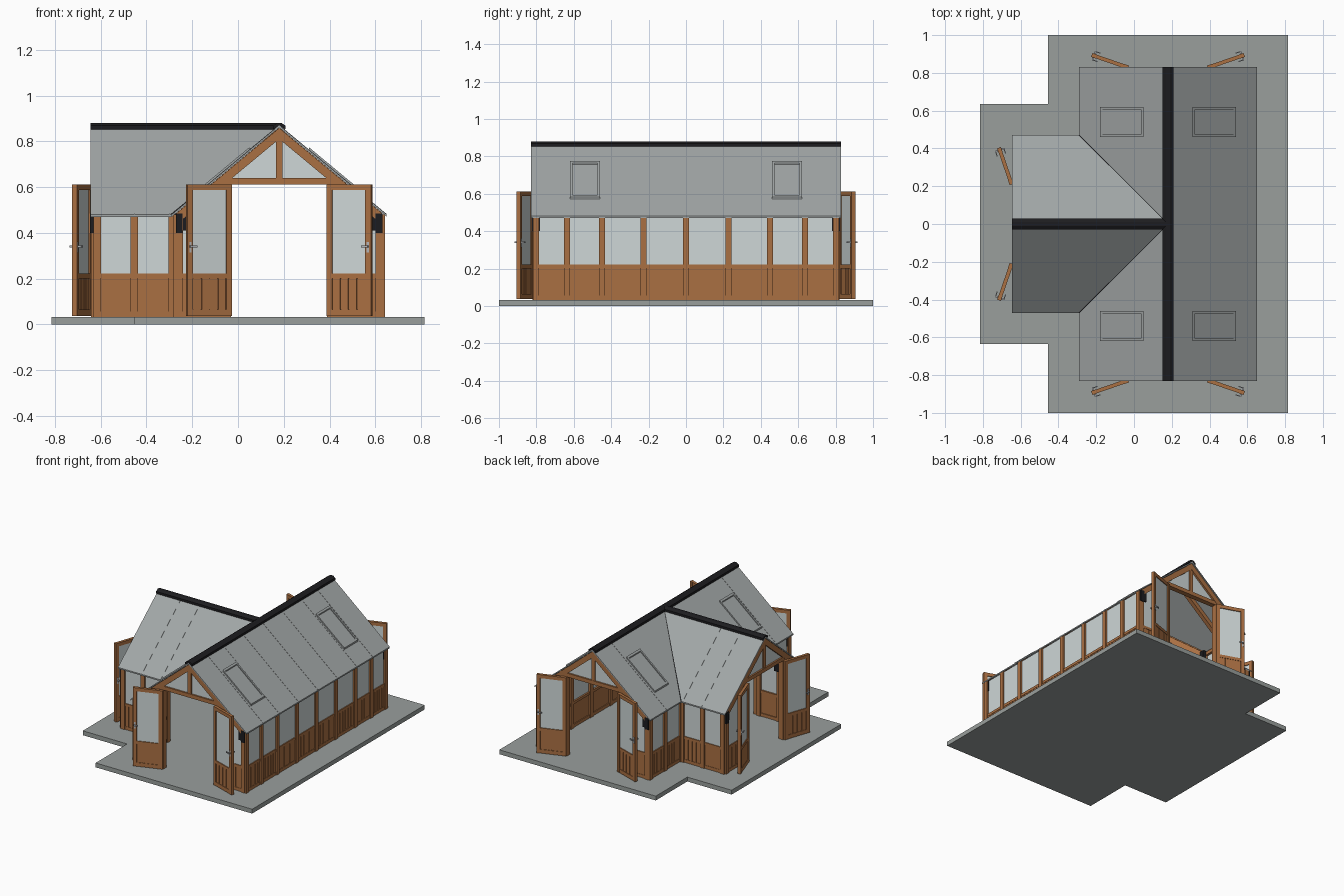
import bpy, bmesh, math
from mathutils import Matrix, Vector

if "Cube" in bpy.data.objects:
    bpy.data.objects.remove(bpy.data.objects["Cube"])

def mat(name, r, g, b):
    m = bpy.data.materials.new(name)
    m.diffuse_color = (r, g, b, 1)
    m.use_nodes = True
    m.node_tree.nodes["Principled BSDF"].inputs["Base Color"].default_value = m.diffuse_color
    return m

WOOD = mat("oak wood", 0.40, 0.16, 0.055)
GLASS = mat("pale glass", 0.62, 0.68, 0.68)
ROOF = mat("grey roof", 0.36, 0.385, 0.385)
SLAB = mat("stone slab", 0.32, 0.345, 0.335)
BLACK = mat("black metal", 0.012, 0.012, 0.014)
STEEL = mat("steel", 0.45, 0.46, 0.48)
I = Matrix.Identity(4)
T = Matrix.Translation

def R(deg):
    return Matrix.Rotation(math.radians(deg), 4, 'Z')

class Part:
    """Collects boxes and prisms into one named object."""
    def __init__(self, name, material):
        self.name, self.mat, self.bm = name, material, bmesh.new()

    def prism(self, pts, off, M=I):
        a = [self.bm.verts.new(M @ Vector(p)) for p in pts]
        b = [self.bm.verts.new(M @ (Vector(p) + Vector(off))) for p in pts]
        self.bm.faces.new(a)
        self.bm.faces.new(b[::-1])
        n = len(a)
        for i in range(n):
            j = (i + 1) % n
            self.bm.faces.new((a[i], b[i], b[j], a[j]))

    def box(self, x0, x1, y0, y1, z0, z1, M=I):
        self.prism([(x0, y0, z0), (x1, y0, z0), (x1, y1, z0), (x0, y1, z0)], (0, 0, z1 - z0), M)

    def done(self):
        bmesh.ops.recalc_face_normals(self.bm, faces=self.bm.faces)
        me = bpy.data.meshes.new(self.name)
        self.bm.to_mesh(me)
        self.bm.free()
        me.materials.append(self.mat)
        bpy.context.collection.objects.link(bpy.data.objects.new(self.name, me))

EAVE, RIDGE, OVER, CX = 0.48, 0.87, 0.47, 0.18
SLOPE = (RIDGE - EAVE) / OVER
def roof_z(d):
    return RIDGE - SLOPE * abs(d)

# T-shaped ground slab
slab = Part("ground_slab", SLAB)
slab.prism([(-0.455, -1, 0), (0.815, -1, 0), (0.815, 1, 0), (-0.455, 1, 0), (-0.455, 0.635, 0),
            (-0.815, 0.635, 0), (-0.815, -0.635, 0), (-0.455, -0.635, 0)], (0, 0, 0.032))
slab.done()

frame = Part("wall_frame", WOOD)
planks = Part("wall_planks", WOOD)
panes = Part("wall_glass", GLASS)
brackets = Part("eave_brackets", BLACK)

def plank_row(part, u0, u1, z0, z1, n, y, M):
    w = (u1 - u0) / n
    for i in range(n):
        part.box(u0 + i * w + 0.003, u0 + (i + 1) * w - 0.003, -y, y, z0, z1, M)

def bay(u0, u1, M, n):
    # rails, plank infill between two posts
    frame.box(u0, u1, -0.006, 0.02, 0.03, 0.055, M)
    frame.box(u0, u1, -0.006, 0.02, 0.203, 0.222, M)
    frame.box(u0, u1, 0.005, 0.012, 0.05, 0.21, M)
    planks.box(u0, u1, -0.001, 0.014, 0.05, 0.21, M)
    plank_row(planks, u0, u1, 0.055, 0.203, n, 0.004, M)

def wall(M, posts):
    for i, u in enumerate(posts):
        frame.box(u - 0.016, u + 0.016, -0.012, 0.025, 0.03, EAVE, M)
        brackets.box(u - 0.018, u + 0.018, 0.025, 0.05, 0.41, 0.485, M)
    for u0, u1 in zip(posts, posts[1:]):
        bay(u0 + 0.016, u1 - 0.016, M, max(4, round((u1 - u0) / 0.037)))
        panes.box(u0 + 0.016, u1 - 0.016, 0.0, 0.008, 0.222, EAVE, M)
    frame.box(posts[0], posts[-1], 0.009, 0.025, 0.455, EAVE, M)

LONG = [-0.803, -0.635, -0.45, -0.226, 0, 0.226, 0.45, 0.635, 0.803]
wall(T((0.63, 0, 0)) @ R(90), LONG)
left = T((-0.27, 0, 0)) @ R(-90)
wall(left, LONG[:3])
wall(left, LONG[6:])
for s in (1, -1):
    wall(Matrix.Diagonal((1, s, 1, 1)) @ T((0, -0.45, 0)), [-0.615, -0.453, -0.288])

# three glazed gables with double doors
gable = Part("gable_trusses", WOOD)
gglass = Part("gable_glass", GLASS)
doors = Part("door_frames", WOOD)
dplanks = Part("door_planks", WOOD)
dglass = Part("door_glass", GLASS)
handles = Part("door_handles", STEEL)

def door(M):
    W, z0, z1 = 0.205, 0.037, 0.612
    for u in (0, W - 0.026):
        doors.box(u, u + 0.026, -0.011, 0.011, z0, z1, M)
    for a, b in ((z0, 0.065), (0.2, 0.222), (0.587, z1)):
        doors.box(0.026, W - 0.026, -0.01, 0.01, a, b, M)
    dplanks.box(0.026, W - 0.026, -0.003, 0.003, 0.065, 0.2, M)
    plank_row(dplanks, 0.026, W - 0.026, 0.065, 0.2, 4, 0.007, M)
    dglass.box(0.026, W - 0.026, -0.004, 0.004, 0.222, 0.587, M)
    handles.box(W - 0.017, W - 0.009, -0.026, 0.026, 0.336, 0.344, M)
    for y in (-0.026, 0.021):
        handles.box(W - 0.04, W - 0.009, y, y + 0.005, 0.336, 0.344, M)
    for y in (-0.013, 0.011):
        handles.box(W - 0.018, W - 0.008, y, y + 0.002, 0.315, 0.36, M)

def gable_end(G):
    gable.box(-0.27, 0.27, -0.012, 0.025, 0.612, 0.64, G)      # tie beam
    gable.box(-0.014, 0.014, -0.01, 0.022, 0.64, 0.84, G)      # king post
    for s in (1, -1):
        M = G @ Matrix.Diagonal((s, 1, 1, 1))
        gable.prism([(0, -0.014, 0.858), (0.45, -0.014, roof_z(0.45) - 0.012),
                     (0.45, -0.014, roof_z(0.45) - 0.06), (0, -0.014, 0.81)], (0, 0.04, 0), M)
        frame.box(0.21, 0.236, -0.012, 0.025, 0.03, 0.62, M)
        frame.box(0.42, 0.45, -0.012, 0.025, 0.03, 0.47, M)
        brackets.box(0.422, 0.452, -0.016, 0.03, 0.4, 0.485, M)
        bay(0.236, 0.42, M, 4)
        gglass.prism([(0.236, 0, 0.222), (0.42, 0, 0.222), (0.42, 0, roof_z(0.42) - 0.04),
                      (0.236, 0, 0.62)], (0, 0.008, 0), M)
        gglass.prism([(0, 0, 0.635), (0.25, 0, 0.635), (0, 0, 0.83)], (0, 0.008, 0), M)
        door(M @ T((0.21, -0.018, 0)) @ R(-19))

gable_end(T((CX, -0.81, 0)))
gable_end(T((CX, 0.81, 0)) @ R(180))
gable_end(T((-0.63, 0, 0)) @ R(-90))

# roof slopes, with the wing joining along two valleys
roof = Part("roof_slopes", ROOF)
seams = Part("roof_seams", ROOF)
valley = Part("valley_strips", BLACK)
rafters = Part("rafters", WOOD)
down = (0, 0, -0.01)
RX, LX, WX, YE = CX + OVER, CX - OVER, -0.645, 0.83
roof.prism([(CX, -YE, RIDGE), (RX, -YE, EAVE), (RX, YE, EAVE), (CX, YE, RIDGE)], down)
for s in (1, -1):
    roof.prism([(CX, 0, RIDGE), (CX, s * YE, RIDGE), (LX, s * YE, EAVE), (LX, s * OVER, EAVE)], down)
    roof.prism([(CX, 0, RIDGE), (LX, s * OVER, EAVE), (WX, s * OVER, EAVE), (WX, 0, RIDGE)], down)
    valley.prism([(CX, 0, RIDGE + 0.002), (LX - 0.004, s * OVER, EAVE + 0.002),
                  (LX + 0.004, s * OVER, EAVE + 0.002)], (0, 0, -0.006))

def slope_strip(part, along, axis_pos, w, d0, d1, lift, drop, sx):
    """Strip running down a slope; along='y' for the main roof, 'x' for the wing."""
    prof = [(d0, roof_z(d0) + lift), (d1, roof_z(d1) + lift), (d1, roof_z(d1) - drop), (d0, roof_z(d0) - drop)]
    if along == 'y':
        part.prism([(CX + sx * d, axis_pos - w / 2, z) for d, z in prof], (0, w, 0))
    else:
        part.prism([(axis_pos - w / 2, sx * d, z) for d, z in prof], (w, 0, 0))

for y in LONG[1:-1]:
    slope_strip(seams, 'y', y, 0.004, 0, OVER, 0.002, 0.004, 1)
    slope_strip(rafters, 'y', y, 0.03, 0, 0.45, -0.011, 0.05, 1)
    if abs(y) > 0.5:
        slope_strip(seams, 'y', y, 0.004, 0, OVER, 0.002, 0.004, -1)
        slope_strip(rafters, 'y', y, 0.03, 0, 0.45, -0.011, 0.05, -1)
for s in (1, -1):
    for x in (-0.453, -0.3):
        slope_strip(seams, 'x', x, 0.004, 0, OVER, 0.002, 0.004, s)
        slope_strip(rafters, 'x', x, 0.03, 0, 0.45, -0.011, 0.05, s)
    # valley rafters
    rafters.prism([(CX, 0, 0.855), (-0.27, s * 0.45, 0.482), (-0.27, s * 0.45, 0.435), (CX, 0, 0.81)], (0.025, 0, 0))
rafters.box(CX - 0.014, CX + 0.014, -0.8, 0.8, 0.8, 0.85)
rafters.box(-0.62, CX, -0.014, 0.014, 0.8, 0.85)

# four skylights: raised frames on the main roof
sky = Part("skylight_frames", ROOF)
skyglass = Part("skylight_panes", ROOF)
for sx in (1, -1):
    for y in (-0.54, 0.54):
        for e in (-0.073, 0.073):
            slope_strip(sky, 'y', y + e, 0.012, 0.13, 0.36, 0.012, 0.005, sx)
        for a, b in ((0.13, 0.142), (0.348, 0.36)):
            slope_strip(sky, 'y', y, 0.15, a, b, 0.012, 0.005, sx)
        slope_strip(skyglass, 'y', y, 0.14, 0.14, 0.35, 0.004, 0.005, sx)

# black ridge caps
caps = Part("ridge_caps", BLACK)
cap = [(-0.028, 0.852), (-0.028, 0.868), (-0.01, 0.88), (0.01, 0.88), (0.028, 0.868), (0.028, 0.852), (0, 0.866)]
caps.prism([(CX + d, -YE, z) for d, z in cap], (0, 2 * YE, 0))
caps.prism([(WX, d, z) for d, z in cap], (CX - WX, 0, 0))

for p in (frame, planks, panes, brackets, gable, gglass, doors, dplanks, dglass, handles,
          roof, seams, valley, rafters, sky, skyglass, caps):
    p.done()
